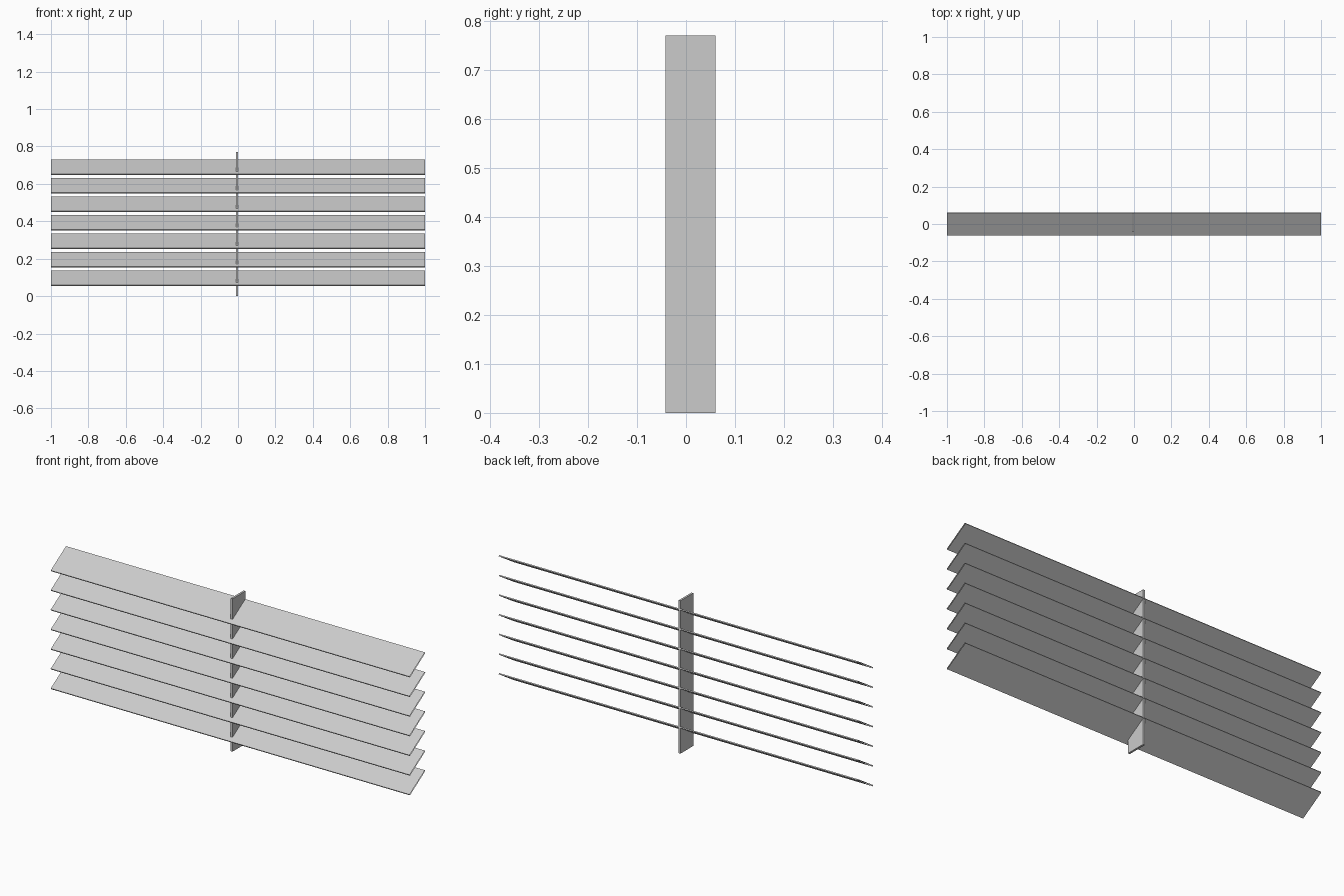
import bpy, bmesh, math

if "Cube" in bpy.data.objects:
    bpy.data.objects.remove(bpy.data.objects["Cube"])

SLATS, PITCH, FIRST_Z = 7, 0.099, 0.095
LENGTH, DEPTH, THICK, TILT = 2.0, 0.1435, 0.006, math.radians(32)


def make_object(name, bm):
    mesh = bpy.data.meshes.new(name)
    bm.to_mesh(mesh)
    bm.free()
    obj = bpy.data.objects.new(name, mesh)
    bpy.context.collection.objects.link(obj)
    return obj


def box(size):
    bm = bmesh.new()
    bmesh.ops.create_cube(bm, size=1)
    bmesh.ops.scale(bm, vec=size, verts=bm.verts)
    return bm


# Tilted slats: thin sleeves, open at both ends
for i in range(SLATS):
    bm = box((LENGTH, DEPTH, THICK))
    bm.normal_update()
    ends = [f for f in bm.faces if abs(f.normal.x) > 0.9]
    bmesh.ops.delete(bm, geom=ends, context='FACES_ONLY')
    slat = make_object(f"slat_{i + 1}", bm)
    slat.rotation_euler.x = TILT
    slat.location.z = FIRST_Z + i * PITCH

# Upright post through the middle of the slats
post = make_object("centre_post", box((0.01, 0.102, 0.77)))
post.location = (-0.006, 0.009, 0.385)
